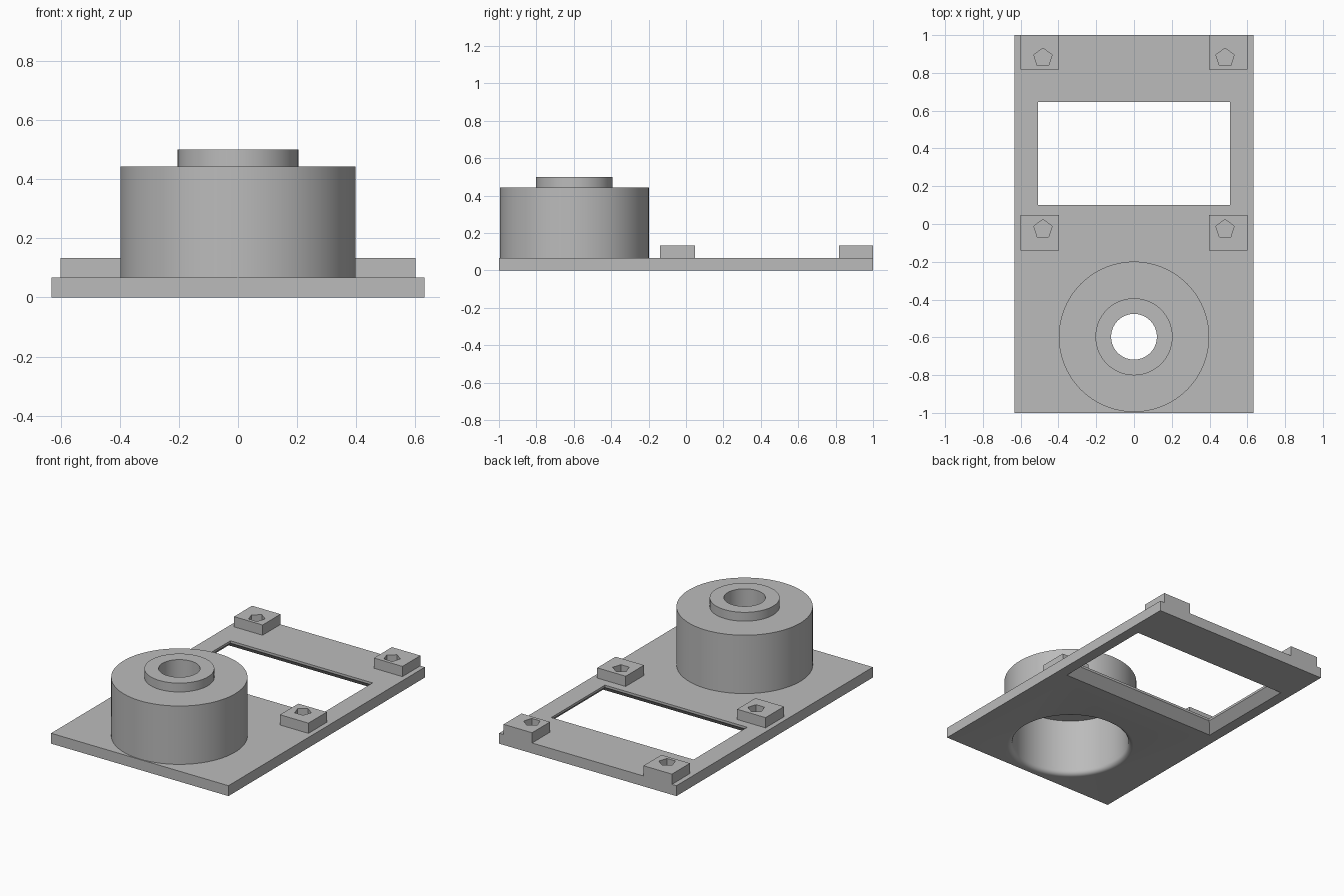
import bpy, bmesh, math

if "Cube" in bpy.data.objects:
    bpy.data.objects.remove(bpy.data.objects["Cube"])

PLATE_TOP = 0.067
DRUM_Y = -0.597

grey = bpy.data.materials.new("plain grey")
grey.diffuse_color = (0.5, 0.5, 0.5, 1)
grey.use_nodes = True
grey.node_tree.nodes["Principled BSDF"].inputs["Base Color"].default_value = grey.diffuse_color


def finish(name, bm):
    """Turn a bmesh into a grey object."""
    bmesh.ops.recalc_face_normals(bm, faces=bm.faces)
    mesh = bpy.data.meshes.new(name)
    bm.to_mesh(mesh)
    bm.free()
    mesh.materials.append(grey)
    obj = bpy.data.objects.new(name, mesh)
    bpy.context.collection.objects.link(obj)
    return obj


def stack(name, rings):
    """Solid lofted through a list of equal-length point rings, capped at both ends."""
    bm = bmesh.new()
    loops = [[bm.verts.new(p) for p in ring] for ring in rings]
    n = len(loops[0])
    for a, b in zip(loops, loops[1:]):
        for i in range(n):
            j = (i + 1) % n
            bm.faces.new((a[i], a[j], b[j], b[i]))
    bm.faces.new(loops[0])
    bm.faces.new(loops[-1])
    return finish(name, bm)


def rect(x0, x1, y0, y1, z):
    return [(x0, y0, z), (x1, y0, z), (x1, y1, z), (x0, y1, z)]


def circle(r, z, n=96, cx=0, cy=DRUM_Y, start=0):
    return [(cx + r * math.cos(start + math.tau * i / n),
             cy + r * math.sin(start + math.tau * i / n), z) for i in range(n)]


def cut(obj, cutter):
    """Subtract the cutter and discard it."""
    mod = obj.modifiers.new("cut", 'BOOLEAN')
    mod.operation, mod.solver, mod.object = 'DIFFERENCE', 'EXACT', cutter
    select(obj)
    bpy.ops.object.modifier_apply(modifier=mod.name)
    bpy.data.objects.remove(cutter, do_unlink=True)


def select(obj):
    bpy.ops.object.select_all(action='DESELECT')
    obj.select_set(True)
    bpy.context.view_layer.objects.active = obj


# Base plate
plate = stack("base_plate", [rect(-0.632, 0.632, -1, 1, z) for z in (0, PLATE_TOP)])

# Window, flared towards the underside with a thin straight lip on top
window = [(0.055, -0.003), (0.055, 0), (0, 0.052), (0, 0.1)]
cut(plate, stack("window_cutter", [
    rect(-0.507 - g, 0.507 + g, 0.101 - g * 1.1, 0.647 + g * 1.1, z) for g, z in window]))

# Round opening under the drum with a rounded lower rim
rim = [(0.38, -0.01)]
for i in range(6):
    a = math.pi / 2 * i / 5
    rim.append((0.38 - 0.03 * math.sin(a), 0.03 - 0.03 * math.cos(a)))
rim.append((0.35, 0.1))
cut(plate, stack("rim_cutter", [circle(r, z) for r, z in rim]))
select(plate)
bpy.ops.object.shade_smooth_by_angle(angle=math.radians(30))

# Hollow drum with raised collar and centre bore
profile = [(0.35, PLATE_TOP), (0.35, 0.373), (0.121, 0.373), (0.121, 0.5),
           (0.204, 0.5), (0.204, 0.443), (0.398, 0.443), (0.398, PLATE_TOP)]
bm = bmesh.new()
loops = [[bm.verts.new(p) for p in circle(r, z)] for r, z in profile]
for a, b in zip(loops, loops[1:] + loops[:1]):
    for i in range(96):
        j = (i + 1) % 96
        bm.faces.new((a[i], a[j], b[j], b[i]))
drum = finish("drum", bm)
select(drum)
bpy.ops.object.shade_smooth_by_angle(angle=math.radians(30))

# Four mounting blocks with five-sided sockets
for row, y0, y1, hole_y in (("rear", 0.817, 1.0, 0.88), ("middle", -0.14, 0.047, -0.027)):
    for side, s in (("left", -1), ("right", 1)):
        x0, x1 = sorted((s * 0.397, s * 0.6))
        block = stack(f"{row}_{side}_block",
                      [rect(x0, x1, y0, y1, z) for z in (PLATE_TOP, 0.133)])
        cut(block, stack("socket_cutter", [
            circle(0.051, z, 5, s * 0.482, hole_y, math.pi / 2) for z in (0.05, 0.2)]))
